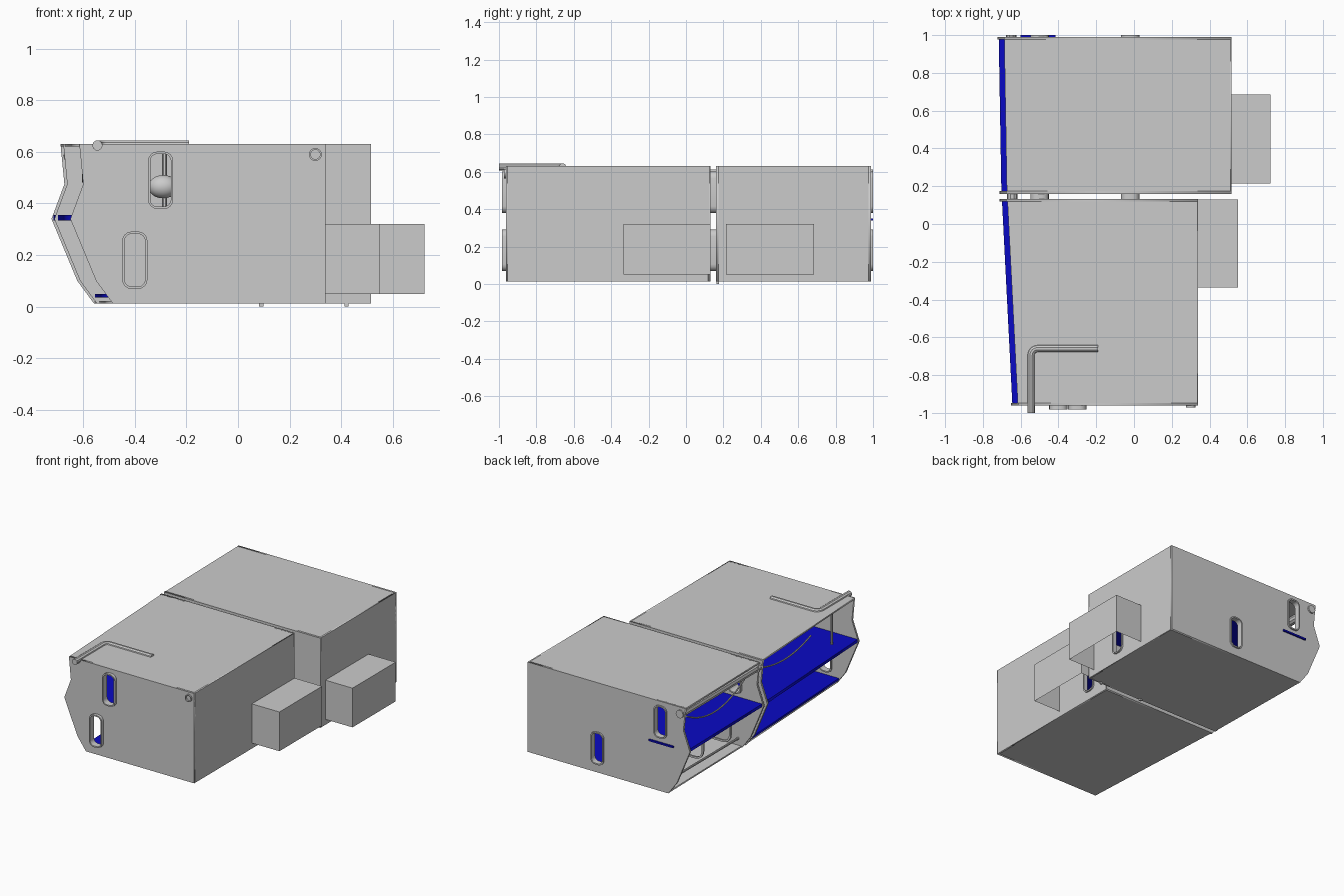
import bpy, bmesh, math

cube = bpy.data.objects.get("Cube")
if cube:
    bpy.data.objects.remove(cube)


def material(name, rgb):
    m = bpy.data.materials.new(name)
    m.use_nodes = True
    m.diffuse_color = (*rgb, 1)
    m.node_tree.nodes["Principled BSDF"].inputs["Base Color"].default_value = (*rgb, 1)
    return m


GREY = material("light grey", (0.6, 0.6, 0.6))
BLUE = material("deep blue", (0.003, 0.003, 0.55))
FACING = {"front": (math.pi / 2, 0, 0), "side": (math.pi / 2, 0, math.pi / 2), "flat": (0, 0, 0)}


def to_mesh(ob, smooth=False):
    bpy.ops.object.select_all(action="DESELECT")
    ob.select_set(True)
    bpy.context.view_layer.objects.active = ob
    bpy.ops.object.convert(target="MESH")
    if smooth:
        bpy.ops.object.shade_smooth_by_angle()


def spline(curve, points, cyclic):
    s = curve.splines.new("POLY")
    s.points.add(len(points) - 1)
    for p, co in zip(s.points, points):
        p.co = (*co, 0, 1) if len(co) == 2 else (*co, 1)
    s.use_cyclic_u = cyclic


def sheet(name, loops, facing, centre, thick, mat=GREY):
    """Flat plate: first loop is the outline, the others are holes."""
    c = bpy.data.curves.new(name, "CURVE")
    c.dimensions = "2D"
    c.fill_mode = "BOTH"
    c.extrude = thick / 2
    for pts in loops:
        spline(c, pts, True)
    c.materials.append(mat)
    ob = bpy.data.objects.new(name, c)
    ob.rotation_euler = FACING[facing]
    ob.location = centre
    bpy.context.collection.objects.link(ob)
    to_mesh(ob)


def tube(name, points, radius, mat=GREY):
    c = bpy.data.curves.new(name, "CURVE")
    c.dimensions = "3D"
    c.bevel_depth = radius
    c.bevel_resolution = 3
    c.use_fill_caps = True
    spline(c, points, False)
    c.materials.append(mat)
    ob = bpy.data.objects.new(name, c)
    bpy.context.collection.objects.link(ob)
    to_mesh(ob, True)


def rounded(cx, cz, w, h, r):
    pts = []
    for i, (sx, sz) in enumerate([(1, 1), (-1, 1), (-1, -1), (1, -1)]):
        for k in range(5):
            a = math.pi / 2 * (i + k / 4)
            pts.append((cx + sx * (w / 2 - r) + r * math.cos(a),
                        cz + sz * (h / 2 - r) + r * math.sin(a)))
    return pts


def rect(u0, u1, v0, v1):
    return [(u0, v0), (u1, v0), (u1, v1), (u0, v1)]


def window(cx, cz, grow=0.0):
    return rounded(cx, cz, 0.08 + grow, 0.205 + grow, 0.028 + grow / 2)


def rim(name, cx, cz, facing, centre, depth):
    sheet(name, [window(cx, cz, 0.018), window(cx, cz)], facing, centre, depth)


def box(name, x0, x1, y0, y1, z0, z1, mat=GREY, open_sides=()):
    bm = bmesh.new()
    bmesh.ops.create_cube(bm, size=1)
    drop = [f for f in bm.faces if tuple(round(n) for n in f.normal) in open_sides]
    bmesh.ops.delete(bm, geom=drop, context="FACES")
    for v in bm.verts:
        v.co.x = (x0 + x1) / 2 + v.co.x * (x1 - x0)
        v.co.y = (y0 + y1) / 2 + v.co.y * (y1 - y0)
        v.co.z = (z0 + z1) / 2 + v.co.z * (z1 - z0)
    me = bpy.data.meshes.new(name)
    bm.to_mesh(me)
    bm.free()
    me.materials.append(mat)
    bpy.context.collection.objects.link(bpy.data.objects.new(name, me))


# Bulkhead outline: cranked open side on the left, straight wall on the right
CRANK = [(0.035, 0.63), (0.05, 0.475), (0, 0.34), (0.1, 0.1), (0.165, 0.012)]


def bulkhead(name, y, tip, right, windows):
    outline = [(tip + dx, z) for dx, z in CRANK] + [(right, 0.012), (right, 0.63)]
    sheet(name, [outline] + [window(*w) for w in windows], "front", (0, y, 0), 0.014)


UP, LOW = 0.49, 0.18
front_windows = [(-0.30, UP), (-0.40, LOW)]
rear_windows = [(-0.50, UP), (-0.02, LOW)]
bulkhead("front_bulkhead", -0.955, -0.65, 0.34, front_windows)
bulkhead("front_module_rear_bulkhead", 0.125, -0.712, 0.34, rear_windows)
bulkhead("rear_module_front_bulkhead", 0.167, -0.712, 0.515, rear_windows)
bulkhead("rear_bulkhead", 0.983, -0.723, 0.515, rear_windows)

# Raised window rims, and the short passages across the gap
for i, (x, z) in enumerate(front_windows):
    rim(f"front_window_rim_{i}", x, z, "front", (0, -0.96, 0), 0.045)
for i, (x, z) in enumerate(rear_windows):
    rim(f"rear_window_rim_{i}", x, z, "front", (0, 0.98, 0), 0.04)
    rim(f"passage_rim_{i}", x, z, "front", (0, 0.146, 0), 0.09)

# Roofs, undersides, shelves and floors, tapering along the open side
modules = {"front": (-0.955, 0.125, -0.65, -0.705, 0.34),
           "rear": (0.167, 0.983, -0.708, -0.722, 0.515)}
for name, (y0, y1, t0, t1, right) in modules.items():
    def plate(part, dx, z, thick, mat=GREY):
        pts = [(t0 + dx, y0), (right - 0.005, y0), (right - 0.005, y1), (t1 + dx, y1)]
        sheet(f"{name}_{part}", [pts], "flat", (0, 0, z), thick, mat)
    plate("roof", 0.035, 0.625, 0.01)
    plate("underside", 0.165, 0.017, 0.01)
    plate("shelf", 0.006, 0.345, 0.02, BLUE)
    plate("floor", 0.15 if name == "front" else 0.38, 0.042, 0.014, BLUE)

# Right walls with a window behind each side box
sheet("front_right_wall", [rect(-0.955, 0.125, 0.012, 0.63), window(-0.04, LOW)],
      "side", (0.335, 0, 0), 0.01)
sheet("rear_right_wall", [rect(0.167, 0.983, 0.012, 0.63), window(0.455, LOW)],
      "side", (0.51, 0, 0), 0.01)
rim("front_side_window_rim", -0.04, LOW, "side", (0.335, 0, 0), 0.03)
rim("rear_side_window_rim", 0.455, LOW, "side", (0.51, 0, 0), 0.03)

# Side boxes, open underneath and towards the wall
OPEN = ((0, 0, -1), (-1, 0, 0))
box("front_side_box", 0.34, 0.55, -0.335, 0.13, 0.05, 0.32, GREY, OPEN)
box("rear_side_box", 0.515, 0.722, 0.215, 0.685, 0.05, 0.32, GREY, OPEN)

# Bent pipe lying on the roof
bend = [(-0.51 - 0.035 * math.cos(a), -0.695 + 0.035 * math.sin(a), 0.625)
        for a in (math.pi / 2 * k / 6 for k in range(7))]
tube("roof_pipe", [(-0.545, -1.0, 0.625)] + bend + [(-0.19, -0.66, 0.625)], 0.02)

# Rolled blind along the rear opening, and a ring near the front corner
tube("rolled_blind", [(-0.645, 0.13, 0.585), (-0.65, 1.0, 0.585)], 0.028)
sheet("front_corner_ring", [rounded(0.30, 0.59, 0.05, 0.05, 0.025),
                            rounded(0.30, 0.59, 0.036, 0.036, 0.018)],
      "front", (0, -0.965, 0), 0.015)

# Blue ledge under the upper rear window
box("rear_ledge", -0.60, -0.415, 0.985, 1.0, 0.338, 0.35, BLUE)


# Hanging cables in both openings
def cable(name, y0, z0, y1, z1, sag):
    pts = []
    for k in range(13):
        t = k / 12
        pts.append((-0.6, y0 + (y1 - y0) * t, z0 + (z1 - z0) * t - 4 * sag * t * (1 - t)))
    tube(name, pts, 0.005)


cable("rear_cable", 0.85, 0.50, 0.2, 0.53, 0.1)
cable("front_cable_a", 0.1, 0.55, -0.5, 0.54, 0.06)

# Posts, lamp and interior frames
tube("front_post", [(-0.55, -0.8, 0.35), (-0.55, -0.8, 0.62)], 0.008)
tube("lamp_post", [(-0.285, -0.7, 0.35), (-0.285, -0.7, 0.62)], 0.01)
bpy.ops.mesh.primitive_uv_sphere_add(segments=20, ring_count=12, radius=0.045,
                                     location=(-0.29, -0.7, 0.465))
lamp = bpy.context.object
lamp.name = "lamp"
lamp.scale.x = 1.3
lamp.data.materials.append(GREY)
bpy.ops.object.shade_smooth()
for i, y in enumerate((0.25, 0.55, 0.85)):
    loop = rounded(-0.42, 0.17, 0.2, 0.22, 0.06)
    hole = rounded(-0.42, 0.17, 0.175, 0.195, 0.048)
    sheet(f"rear_frame_{i}", [loop, hole], "front", (0, y, 0), 0.012)
for i, z in enumerate((0.07, 0.27)):
    tube(f"rear_rail_{i}", [(-0.52, 0.17, z), (-0.52, 0.98, z)], 0.008)

# Small feet beneath
for i, (x, y) in enumerate([(0.09, 0.17), (0.42, 0.17)]):
    box(f"foot_{i}", x - 0.008, x + 0.008, y - 0.006, y + 0.006, 0, 0.013)
